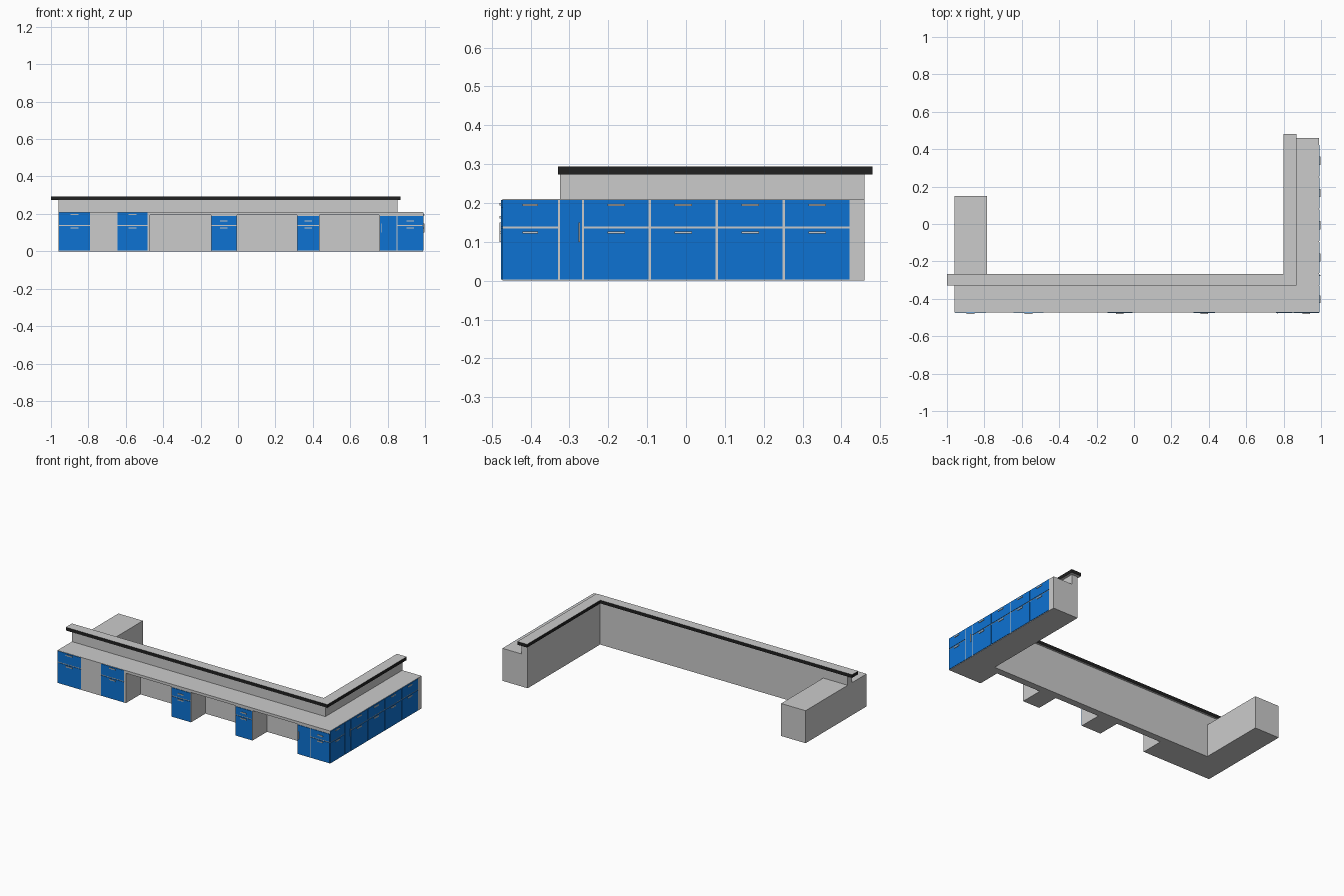
import bpy, bmesh

if "Cube" in bpy.data.objects:
    bpy.data.objects.remove(bpy.data.objects["Cube"])


def material(name, rgb):
    m = bpy.data.materials.new(name)
    m.diffuse_color = (*rgb, 1)
    m.use_nodes = True
    m.node_tree.nodes["Principled BSDF"].inputs["Base Color"].default_value = m.diffuse_color
    return m


BLUE = material("blue_front", (0.004, 0.17, 0.65))
BLACK = material("black_trim", (0.015, 0.015, 0.015))
GREY = material("plain_grey", (0.8, 0.8, 0.8))


def prism(name, outline, z0, z1, mats=()):
    """Extrude a counter-clockwise outline; a second material goes on the sides."""
    bm = bmesh.new()
    low = [bm.verts.new((x, y, z0)) for x, y in outline]
    high = [bm.verts.new((x, y, z1)) for x, y in outline]
    bm.faces.new(low[::-1])
    bm.faces.new(high)
    n = len(outline)
    for i in range(n):
        j = (i + 1) % n
        f = bm.faces.new((low[i], low[j], high[j], high[i]))
        f.material_index = 1 if len(mats) > 1 else 0
    mesh = bpy.data.meshes.new(name)
    bm.to_mesh(mesh)
    bm.free()
    for m in mats:
        mesh.materials.append(m)
    ob = bpy.data.objects.new(name, mesh)
    bpy.context.collection.objects.link(ob)
    return ob


def box(name, x0, x1, y0, y1, z0, z1, mats=()):
    return prism(name, [(x0, y0), (x1, y0), (x1, y1), (x0, y1)], z0, z1, mats)


FRONT, SIDE = -0.473, 0.99     # cabinet faces
KNEE, BACK, INNER = -0.325, -0.28, 0.81
TOP, UNDER = 0.21, 0.193


def on_face(name, side, a0, a1, z0, z1, near, far, mats=()):
    """Thin box on the front face (a = x) or on the right face (a = y)."""
    if side == "front":
        box(name, a0, a1, FRONT - far, FRONT - near, z0, z1, mats)
    else:
        box(name, SIDE + near, SIDE + far, a0, a1, z0, z1, mats)


def drawers(name, side, a0, a1, top, handle_z):
    """Drawer over a deep lower front, each with a bar handle."""
    mid = (a0 + a1) / 2
    w = 0.022 if a1 - a0 > 0.145 else 0.02
    for part, z0, z1, hz in (("lower", 0.003, 0.134, 0.124),
                             ("upper", 0.14, top, handle_z)):
        on_face(f"{name}_{part}_front", side, a0, a1, z0, z1, 0, 0.003, [BLUE])
        on_face(f"{name}_{part}_handle", side, mid - w, mid + w,
                hz - 0.003, hz + 0.003, 0.003, 0.007)


def door(name, side, a0, a1, top, handle_a):
    on_face(f"{name}_front", side, a0, a1, 0.003, top, 0, 0.003, [BLUE])
    on_face(f"{name}_handle", side, handle_a - 0.002, handle_a + 0.002,
            0.10, 0.15, 0.003, 0.007)


# Solid end cabinets
prism("left_cabinet_body", [(-0.96, FRONT), (-0.47, FRONT), (-0.47, KNEE),
                            (-0.785, KNEE), (-0.785, 0.15), (-0.96, 0.15)], 0, TOP)
prism("right_cabinet_body", [(0.755, FRONT), (SIDE, FRONT), (SIDE, 0.46),
                             (INNER, 0.46), (INNER, KNEE), (0.755, KNEE)], 0, TOP)

# Worktop over the knee spaces, and the pedestals under it
box("worktop", -0.47, 0.755, FRONT, KNEE, UNDER, TOP)
pedestals = [(-0.145, -0.005), (0.315, 0.435)]
for i, (a, b) in enumerate(pedestals):
    box(f"pedestal_{i}", a, b, FRONT, KNEE, 0, UNDER)
    drawers(f"pedestal_{i}", "front", a + 0.002, b - 0.002, 0.19, 0.163)

# L-shaped upstand wall behind the worktop
prism("upstand_wall", [(-0.96, KNEE), (0.853, KNEE), (0.853, 0.46),
                       (INNER, 0.46), (INNER, BACK), (-0.96, BACK)], 0, 0.273)

# Raised transaction ledge with black edging
prism("raised_ledge", [(-1.0, -0.33), (0.87, -0.33), (0.87, 0.48),
                       (0.80, 0.48), (0.80, -0.267), (-1.0, -0.267)],
      0.273, 0.294, [GREY, BLACK])

# Front drawer fronts
drawers("front_left", "front", -0.957, -0.79, TOP - 0.002, 0.197)
drawers("front_second", "front", -0.645, -0.483, TOP - 0.002, 0.197)
door("front_door", "front", 0.758, 0.847, 0.19, 0.768)
drawers("front_corner", "front", 0.852, 0.988, 0.19, 0.163)

# Right side drawer fronts
drawers("side_corner", "right", -0.473, -0.33, TOP - 0.002, 0.195)
door("side_door", "right", -0.325, -0.268, TOP - 0.002, -0.275)
for i in range(4):
    y = -0.263 + i * 0.1725
    drawers(f"side_{i}", "right", y, y + 0.167, TOP - 0.002, 0.195)
